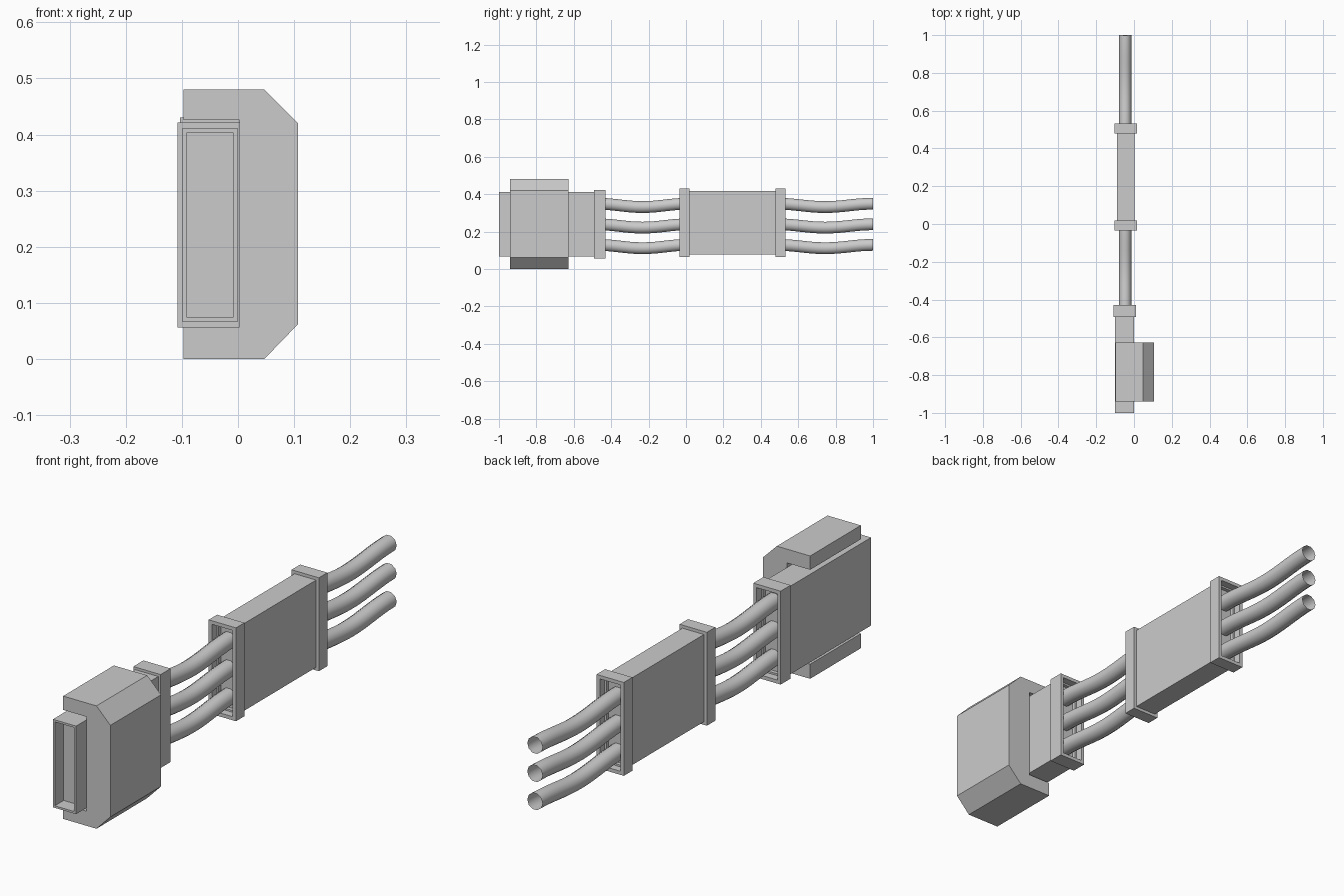
import bpy, bmesh, math

if "Cube" in bpy.data.objects:
    bpy.data.objects.remove(bpy.data.objects["Cube"])


def add_mesh(name, bm):
    bmesh.ops.recalc_face_normals(bm, faces=bm.faces)
    mesh = bpy.data.meshes.new(name)
    bm.to_mesh(mesh)
    bm.free()
    obj = bpy.data.objects.new(name, mesh)
    bpy.context.collection.objects.link(obj)
    return obj


def prism(name, profile, y0, y1):
    """Extrude an xz profile along y."""
    bm = bmesh.new()
    face = bm.faces.new([bm.verts.new((x, y0, z)) for x, z in profile])
    ext = bmesh.ops.extrude_face_region(bm, geom=[face])
    for v in ext["geom"]:
        if isinstance(v, bmesh.types.BMVert):
            v.co.y = y1
    return add_mesh(name, bm)


def box(name, x, y, z, end=0, stages=()):
    """Box whose front (end=-1) or back (end=1) is sunk in (wall, depth) stages."""
    bm = bmesh.new()
    bmesh.ops.create_cube(bm, size=1)
    for v in bm.verts:
        for i, (lo, hi) in enumerate((x, y, z)):
            v.co[i] = lo if v.co[i] < 0 else hi
    if end:
        bm.normal_update()
        face = max(bm.faces, key=lambda f: f.calc_center_median().y * end)
        for wall, depth in stages:
            bmesh.ops.inset_region(bm, faces=[face], thickness=wall, use_even_offset=True)
            ext = bmesh.ops.extrude_discrete_faces(bm, faces=[face])
            face = ext["faces"][0]
            for v in face.verts:
                v.co.y -= end * depth
            bm.normal_update()
    return add_mesh(name, bm)


# Plug body with open mouth at the front
box("plug_body", (-0.10, 0.0), (-1.0, -0.49), (0.067, 0.411), -1, [(0.008, 0.055)])

# Chamfered bracket that wraps the plug, open on the left
prism("plug_bracket", [(-0.097, 0.48), (0.047, 0.48), (0.107, 0.42), (0.107, 0.062),
                       (0.047, 0.0), (-0.097, 0.0), (-0.097, 0.057), (0.003, 0.057),
                       (0.003, 0.426), (-0.097, 0.426)], -0.941, -0.628)

# Collars with stepped openings for the wires
rim = [(0.014, 0.03), (0.007, 0.015)]
box("plug_collar", (-0.108, 0.01), (-0.492, -0.43), (0.056, 0.421), 1, rim)
box("sleeve_collar_front", (-0.103, 0.015), (-0.034, 0.018), (0.065, 0.43), -1, rim)
box("sleeve_collar_back", (-0.103, 0.015), (0.478, 0.531), (0.065, 0.43), 1, rim)

# Middle sleeve
box("sleeve_body", (-0.09, 0.003), (0.018, 0.478), (0.077, 0.418))


# Open-ended wires that sag between the parts
def wire(name, y0, y1, z):
    curve = bpy.data.curves.new(name, "CURVE")
    curve.dimensions = "3D"
    curve.bevel_depth = 0.033
    curve.bevel_resolution = 3
    spline = curve.splines.new("POLY")
    n = 14
    spline.points.add(n)
    for i, p in enumerate(spline.points):
        t = i / n
        sag = 0.009 * (1 - math.cos(2 * math.pi * t))
        p.co = (-0.047, y0 + (y1 - y0) * t, z - sag, 1)
    obj = bpy.data.objects.new(name, curve)
    bpy.context.collection.objects.link(obj)


for n, z in enumerate((0.129, 0.239, 0.349)):
    wire(f"plug_wire_{n + 1}", -0.475, 0.01, z)
    wire(f"tail_wire_{n + 1}", 0.488, 1.0, z)
